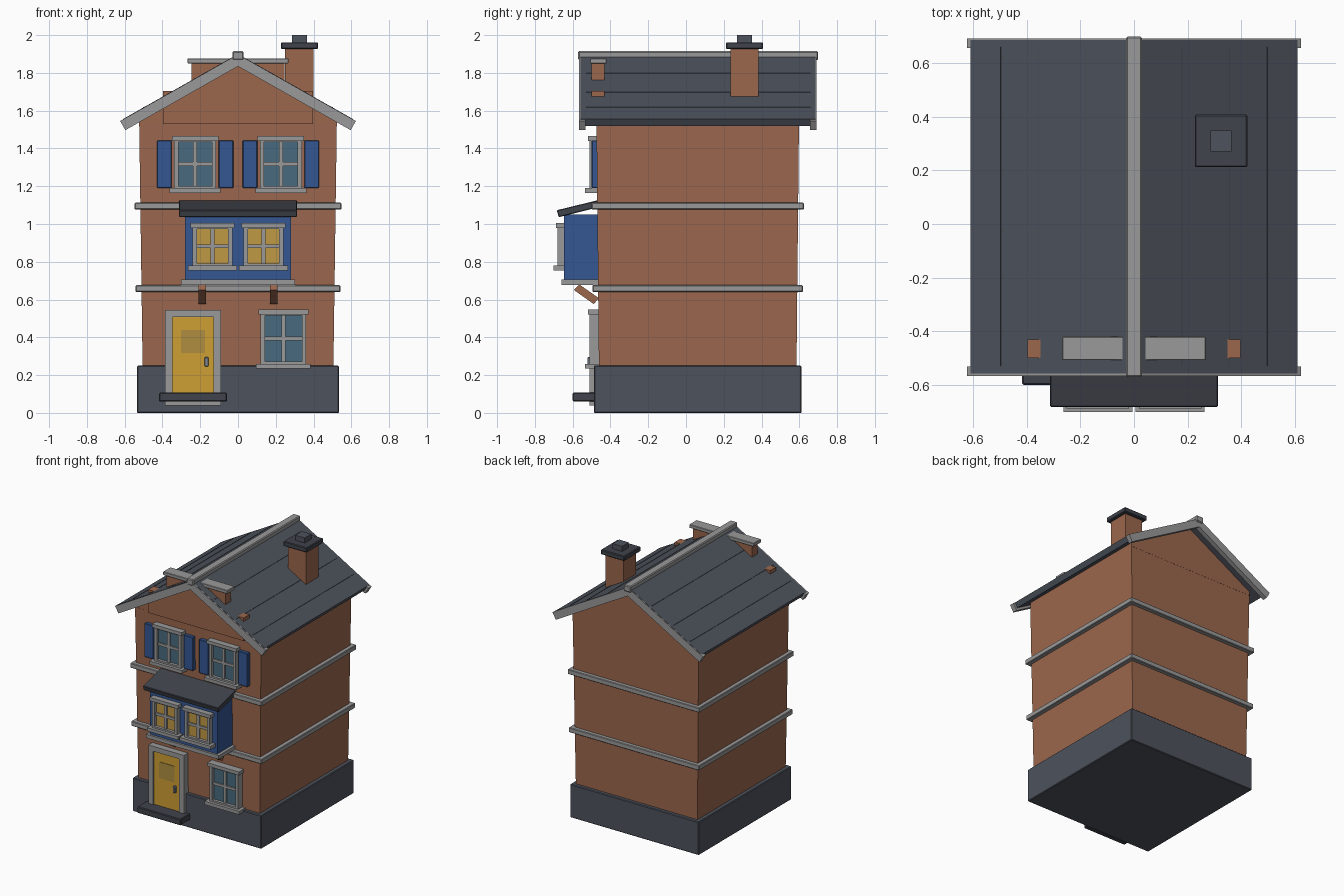
import bpy
import bmesh
import math
from mathutils import Matrix, Vector

default_cube = bpy.data.objects.get("Cube")
if default_cube:
    bpy.data.objects.remove(default_cube, do_unlink=True)


def make_material(name, red, green, blue):
    material = bpy.data.materials.new(name)
    material.use_nodes = True
    colour = (red, green, blue, 1)
    material.diffuse_color = colour
    shader = material.node_tree.nodes["Principled BSDF"]
    shader.inputs["Base Color"].default_value = colour
    shader.inputs["Roughness"].default_value = 0.8
    return material


brick = make_material("brick", 0.33, 0.135, 0.075)
slate = make_material("slate", 0.075, 0.085, 0.108)
dark_slate = make_material("dark slate", 0.05, 0.056, 0.07)
trim = make_material("grey stone trim", 0.32, 0.32, 0.32)
blue_paint = make_material("blue paint", 0.035, 0.095, 0.29)
yellow_paint = make_material("yellow door paint", 0.62, 0.35, 0.033)
glass = make_material("blue glass", 0.065, 0.145, 0.21)
lit_glass = make_material("lit window glass", 0.53, 0.32, 0.06)
door_glass = make_material("door glass", 0.43, 0.27, 0.053)
metal = make_material("handle metal", 0.22, 0.25, 0.3)


def finish(name, mesh_data, material, bevel=0.0):
    """Turn a bmesh into a named object with one colour."""
    bmesh.ops.recalc_face_normals(mesh_data, faces=mesh_data.faces)
    mesh = bpy.data.meshes.new(name)
    mesh_data.to_mesh(mesh)
    mesh_data.free()
    mesh.materials.append(material)
    part = bpy.data.objects.new(name, mesh)
    bpy.context.collection.objects.link(part)
    if bevel:
        modifier = part.modifiers.new("soft edges", "BEVEL")
        modifier.width = bevel
        modifier.segments = 1
    return part


def boxes(name, material, *spans, bevel=0.0):
    """Each span is (x range, y range, z range)."""
    mesh_data = bmesh.new()
    for span in spans:
        centre = Vector([sum(axis) / 2 for axis in span])
        size = Vector([axis[1] - axis[0] for axis in span])
        matrix = Matrix.Translation(centre) @ Matrix.Diagonal(size.to_4d())
        bmesh.ops.create_cube(mesh_data, size=1, matrix=matrix)
    return finish(name, mesh_data, material, bevel)


def extrude(name, material, profile, start, end, axis="y", bevel=0.0):
    """Extrude a profile of (x, z) along y, or of (y, z) along x."""
    mesh_data = bmesh.new()
    place = (lambda a, b: (a, start, b)) if axis == "y" else (lambda a, b: (start, a, b))
    face = mesh_data.faces.new([mesh_data.verts.new(place(a, b)) for a, b in profile])
    result = bmesh.ops.extrude_face_region(mesh_data, geom=[face])
    moved = [v for v in result["geom"] if isinstance(v, bmesh.types.BMVert)]
    shift = (0, end - start, 0) if axis == "y" else (end - start, 0, 0)
    bmesh.ops.translate(mesh_data, verts=moved, vec=shift)
    return finish(name, mesh_data, material, bevel)


def around(centre, half):
    return (centre - half, centre + half)


MIDDLE = 0.062   # middle of the house depth
WALL = -0.45     # just inside the front wall

# Plinth, walls that widen slightly upwards, and string courses
boxes("plinth", slate, (around(0, 0.535), around(MIDDLE, 0.55), (0, 0.25)), bevel=0.005)
walls = boxes("walls", brick, (around(0, 0.505), around(MIDDLE, 0.523), (0.24, 1.53)))
for vertex in walls.data.vertices:
    if vertex.co.z > 1:
        vertex.co.x *= 0.523 / 0.505
        vertex.co.y += math.copysign(0.013, vertex.co.y)
for name, half, z in (("lower_band", 0.542, 0.658), ("upper_band", 0.547, 1.095)):
    boxes(name, trim, (around(0, half), around(MIDDLE, half + 0.015), around(z, 0.018)), bevel=0.004)

# Gables and roof
extrude("gable_walls", brick, [(-0.523, 1.53), (0.523, 1.53), (0.523, 1.562), (0, 1.858), (-0.523, 1.562)],
        -0.473, 0.599)


def chevron(top, edge, edge_z, under, under_z, bottom):
    return [(0, top), (edge, edge_z), (under, under_z), (0, bottom), (-under, under_z), (-edge, edge_z)]


extrude("roof", slate, chevron(1.9, 0.61, 1.555, 0.59, 1.52, 1.854), -0.558, 0.686)
for name, start, end in (("front_bargeboard", -0.567, -0.532), ("back_bargeboard", 0.657, 0.692)):
    extrude(name, trim, chevron(1.898, 0.624, 1.545, 0.596, 1.497, 1.835), start, end)
boxes("ridge_cap", trim, (around(0, 0.03), (-0.571, 0.7), (1.868, 1.915)), bevel=0.006)

# Thin seams between the slate courses
for side in (-1, 1):
    for x in (0.18, 0.357, 0.5):
        z = 1.9 - x * 0.5656
        extrude("slate_seam", slate, [(side * (x - 0.004), z), (side * (x - 0.002), z + 0.004),
                                      (side * (x + 0.002), z + 0.001), (side * (x + 0.002), z - 0.008)],
                -0.53, 0.66)

# Stepped parapet rising through the front of the roof
boxes("stepped_parapet", brick,
      (around(0, 0.397), (-0.5, -0.432), (1.53, 1.703)),
      (around(0, 0.245), (-0.5, -0.432), (1.7, 1.852)))
boxes("parapet_cap", trim, (around(0, 0.268), (-0.508, -0.42), (1.85, 1.876)), bevel=0.003)

# Chimney
CHIMNEY = (0.325, 0.31)


def chimney_part(name, material, half, z_range, bevel=0.0):
    boxes(name, material, (around(CHIMNEY[0], half), around(CHIMNEY[1], half), z_range), bevel=bevel)


chimney_part("chimney_stack", brick, 0.075, (1.6, 1.928))
chimney_part("chimney_cap", dark_slate, 0.098, (1.926, 1.962), 0.005)
chimney_part("chimney_pot", slate, 0.039, (1.955, 2.0))


def window(name, x, bottom, top, half, back, front, pane, bar=0.022):
    """Framed window with crossed glazing bars, lintel and sill."""
    middle = (bottom + top) / 2
    depth = (back, front)[::-1]
    inner = (front + 0.012, back)
    boxes(name + "_frame", trim,
          *[(around(x + s * (half - bar / 2), bar / 2), depth, (bottom, top)) for s in (-1, 1)],
          *[(around(x, half), depth, around(z, bar / 2)) for z in (bottom + bar / 2, top - bar / 2)])
    boxes(name + "_bars", trim,
          (around(x, 0.011), inner, (bottom, top)),
          (around(x, half - 0.01), inner, around(middle, 0.01)))
    boxes(name + "_glass", pane, (around(x, half - 0.01), (front + 0.022, back), (bottom + 0.01, top - 0.01)))
    boxes(name + "_lintel", trim, (around(x, half + 0.012), (front - 0.008, back), (top - 0.015, top + 0.01)))
    boxes(name + "_sill", trim, (around(x, half + 0.024), (front - 0.022, back), (bottom - 0.015, bottom + 0.01)))


# Top floor windows with shutters
for side, label in ((-1, "right"), (1, "left")):
    x = side * 0.227
    window("upper_window_" + label, x, 1.18, 1.455, 0.111, WALL, -0.512, glass)
    boxes("shutters_" + label, blue_paint,
          *[(around(x + s * 0.163, 0.039), (-0.5, WALL), (1.19, 1.443)) for s in (-1, 1)], bevel=0.004)

# Ground floor window
window("ground_window", 0.24, 0.25, 0.537, 0.12, WALL, -0.512, glass)

# Bay window with sloping roof, sill and brackets
boxes("bay_body", blue_paint, (around(0, 0.28), (-0.645, WALL), (0.7, 1.05)))
boxes("bay_sill", trim, (around(0, 0.302), (-0.66, WALL), (0.677, 0.705)))
extrude("bay_roof", dark_slate, [(-0.684, 1.073), (-0.674, 1.036), (WALL, 1.092), (WALL, 1.13)],
        -0.313, 0.313, "x", bevel=0.004)
for side, label in ((-1, "right"), (1, "left")):
    window("bay_window_" + label, side * 0.135, 0.77, 0.995, 0.105, -0.64, -0.68, lit_glass)
    extrude("bay_bracket_" + label, brick,
            [(-0.594, 0.651), (-0.565, 0.68), (-0.462, 0.608), (-0.488, 0.576)],
            side * 0.19 - 0.02, side * 0.19 + 0.02, "x")

# Front door with frame, pane, handle and step
DOOR = -0.238
boxes("door_frame", trim,
      *[(around(DOOR + s * 0.128, 0.02), (-0.512, WALL), (0.04, 0.545)) for s in (-1, 1)],
      (around(DOOR, 0.148), (-0.512, WALL), (0.508, 0.545)),
      (around(DOOR, 0.148), (-0.512, WALL), (0.04, 0.08)))
boxes("door", yellow_paint, (around(DOOR, 0.11), (-0.502, WALL), (0.07, 0.512)))
boxes("door_pane", door_glass, (around(DOOR, 0.063), (-0.506, -0.5), (0.317, 0.438)))
boxes("door_handle", metal, (around(-0.167, 0.011), (-0.522, -0.5), (0.245, 0.295)), bevel=0.004)
boxes("door_step", dark_slate, (around(DOOR, 0.18), (-0.6, -0.48), (0.06, 0.107)), bevel=0.005)
